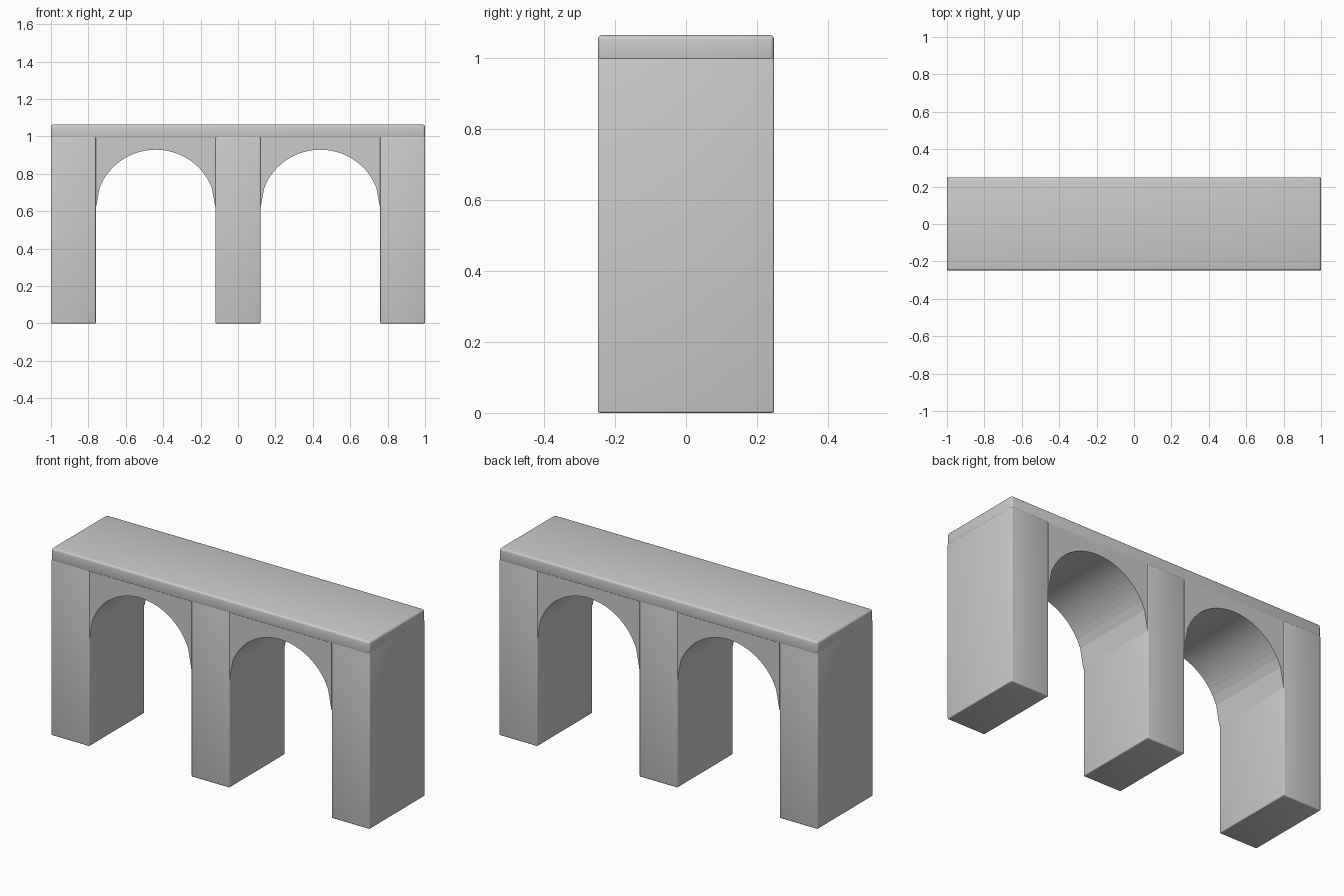
import bpy, bmesh, math

if "Cube" in bpy.data.objects:
    bpy.data.objects.remove(bpy.data.objects["Cube"])

DEPTH = 0.496      # full y thickness
PIER_W = 0.24
SPAN = 0.64
SPRING_Z = 0.615   # where the arches begin
JOINT_Z = 0.995    # top of piers and arch infill
RADIUS = SPAN / 2


def finish(name, bm):
    bmesh.ops.recalc_face_normals(bm, faces=bm.faces)
    mesh = bpy.data.meshes.new(name)
    bm.to_mesh(mesh)
    bm.free()
    obj = bpy.data.objects.new(name, mesh)
    bpy.context.collection.objects.link(obj)
    return obj


def rounded_box(name, x0, x1, z0, z1, bevel):
    bm = bmesh.new()
    bmesh.ops.create_cube(bm, size=1)
    for v in bm.verts:
        v.co.x = (x0 + x1) / 2 + v.co.x * (x1 - x0)
        v.co.y *= DEPTH
        v.co.z = (z0 + z1) / 2 + v.co.z * (z1 - z0)
    bmesh.ops.bevel(bm, geom=bm.edges[:], offset=bevel, segments=3,
                    profile=0.5, affect='EDGES')
    obj = finish(name, bm)
    bpy.ops.object.select_all(action='DESELECT')
    obj.select_set(True)
    bpy.context.view_layer.objects.active = obj
    bpy.ops.object.shade_smooth_by_angle(angle=math.radians(35))
    return obj


def arch_infill(name, cx, steps=32):
    # Columns evenly spaced in x, from the curved soffit up to the joint
    bm = bmesh.new()
    rows = []
    for i in range(steps + 1):
        dx = -RADIUS + SPAN * i / steps
        z = SPRING_Z + math.sqrt(max(0, RADIUS ** 2 - dx ** 2)) * 0.98
        rows.append([bm.verts.new((cx + dx, y, h))
                     for y, h in ((-DEPTH / 2, z), (DEPTH / 2, z),
                                  (DEPTH / 2, JOINT_Z), (-DEPTH / 2, JOINT_Z))])
    for a, b in zip(rows, rows[1:]):
        for k in range(4):
            n = (k + 1) % 4
            bm.faces.new((a[k], a[n], b[n], b[k]))
    bm.faces.new(rows[0])
    bm.faces.new(rows[-1])
    return finish(name, bm)


# Three piers
for name, cx in (("left_pier", -0.88), ("middle_pier", 0), ("right_pier", 0.88)):
    rounded_box(name, cx - PIER_W / 2, cx + PIER_W / 2, 0, 1.0, 0.006)

# Two arches between the piers
for name, cx in (("left_arch", -0.44), ("right_arch", 0.44)):
    arch_infill(name, cx)

# Deck across the top
rounded_box("deck", -1, 1, 0.987, 1.063, 0.012)
